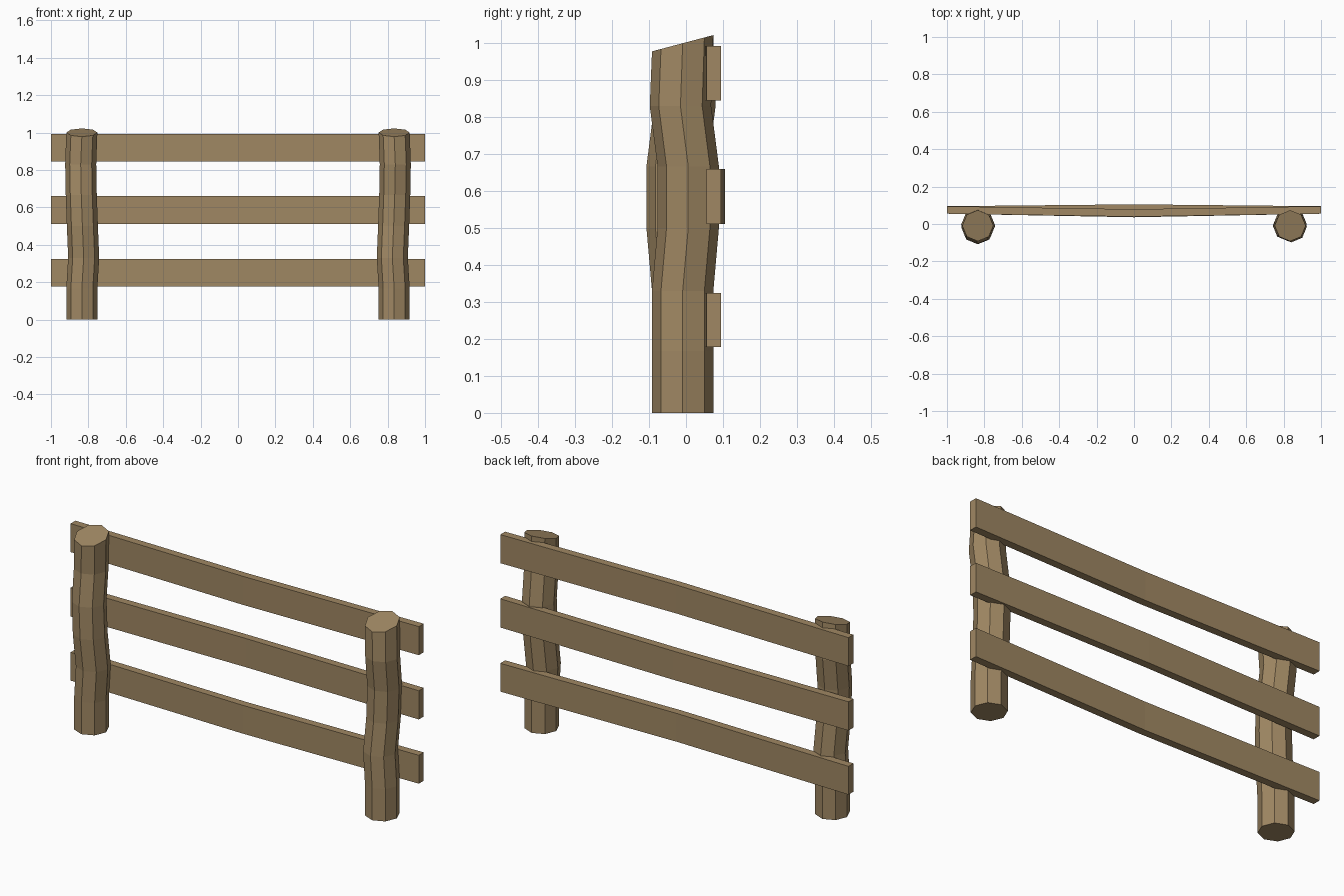
import bpy, bmesh, math

if "Cube" in bpy.data.objects:
    bpy.data.objects.remove(bpy.data.objects["Cube"])

wood = bpy.data.materials.new("weathered_wood")
wood.diffuse_color = (0.35, 0.245, 0.125, 1)
wood.use_nodes = True
wood.node_tree.nodes["Principled BSDF"].inputs["Base Color"].default_value = wood.diffuse_color


def finish(name, bm):
    bmesh.ops.recalc_face_normals(bm, faces=bm.faces)
    mesh = bpy.data.meshes.new(name)
    bm.to_mesh(mesh)
    bm.free()
    mesh.materials.append(wood)
    bpy.context.collection.objects.link(bpy.data.objects.new(name, mesh))


def loft(name, rings):
    """Closed solid skinned through a list of equal-sized point rings."""
    bm = bmesh.new()
    loops = [[bm.verts.new(p) for p in ring] for ring in rings]
    n = len(loops[0])
    for a, b in zip(loops, loops[1:]):
        for i in range(n):
            j = (i + 1) % n
            bm.faces.new((a[i], a[j], b[j], b[i]))
    bm.faces.new(loops[0])
    bm.faces.new(loops[-1])
    finish(name, bm)


# Crooked eight-sided posts with sloping tops; the wobble is turned half round on the left
R, SIDES, CY = 0.083, 8, -0.009
WOBBLE = [(0, 0, 0), (0.167, 0, 0), (0.33, -0.01, 0), (0.5, -0.003, 0.015),
          (0.667, 0.003, 0.015), (0.83, 0.006, -0.006), (1.0, 0, 0)]
for name, side in (("left_post", -1), ("right_post", 1)):
    rings = []
    for z, dx, dy in WOBBLE:
        slope = 0.265 if z == 1.0 else 0
        ring = []
        for k in range(SIDES):
            a = math.tau * k / SIDES
            ring.append((side * (0.835 + dx) + R * math.cos(a),
                         CY + side * dy + R * math.sin(a),
                         z + slope * R * math.sin(a)))
        rings.append(ring)
    loft(name, rings)

# Three rails behind the posts, each bowed at mid-span
for name, z0, z1, bow in (("bottom_rail", 0.178, 0.325, -0.019),
                          ("middle_rail", 0.511, 0.66, 0.01),
                          ("top_rail", 0.845, 0.993, -0.016)):
    rings = []
    for x, d in ((-1, 0), (0, bow), (1, 0)):
        y0, y1 = 0.055 + d, 0.095 + d
        rings.append([(x, y0, z0), (x, y1, z0), (x, y1, z1), (x, y0, z1)])
    loft(name, rings)
